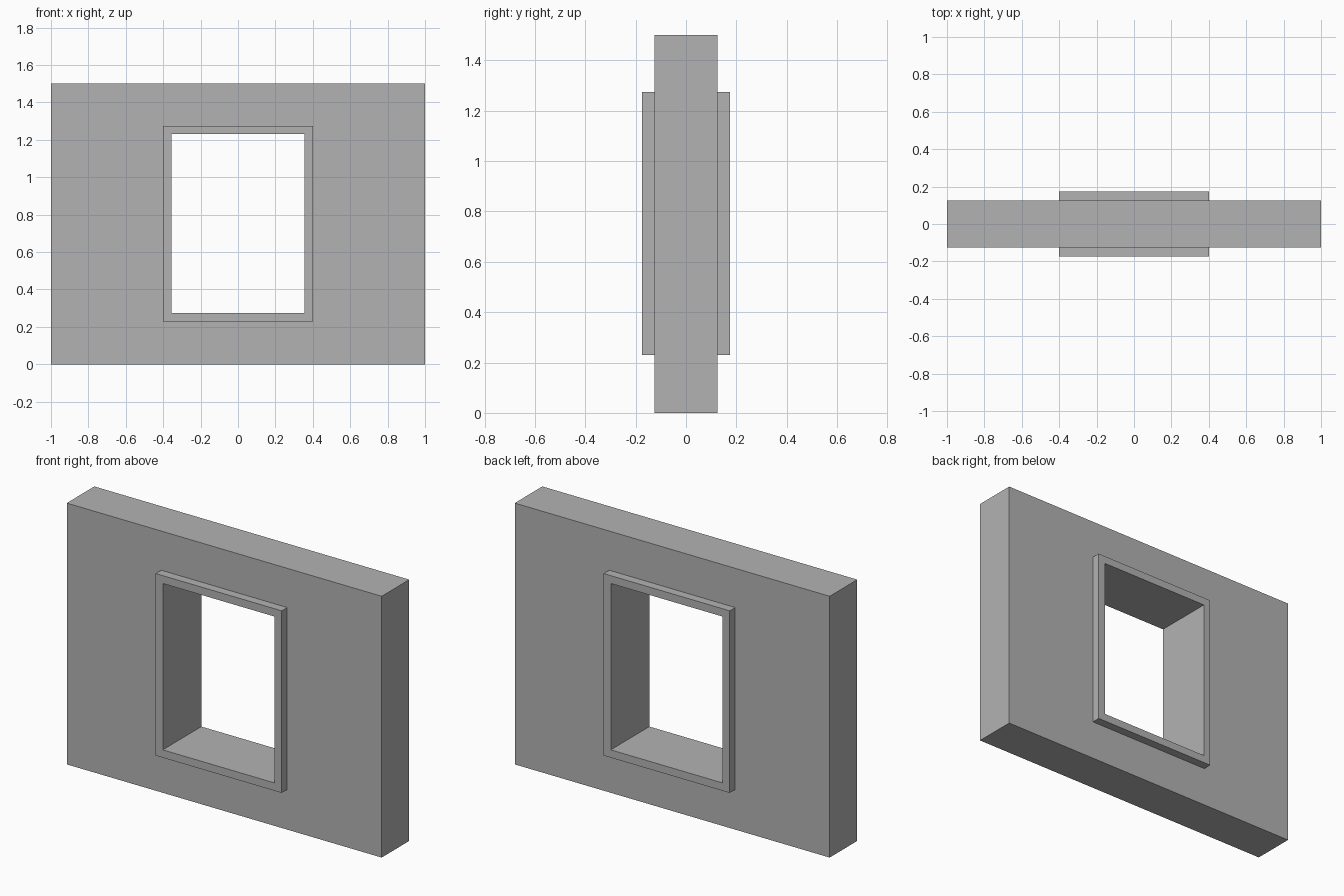
import bpy
import bmesh

if "Cube" in bpy.data.objects:
    bpy.data.objects.remove(bpy.data.objects["Cube"])

grey = bpy.data.materials.new("light_grey")
grey.diffuse_color = (0.45, 0.45, 0.45, 1.0)
grey.use_nodes = True
grey.node_tree.nodes["Principled BSDF"].inputs["Base Color"].default_value = grey.diffuse_color


def rectangle(x, z0, z1):
    return [(-x, z0), (x, z0), (x, z1), (-x, z1)]


def rectangular_ring(name, outer, inner, half_depth):
    """Slab with a rectangular opening through it along y."""
    bm = bmesh.new()
    loops = [[bm.verts.new((x, y, z)) for x, z in loop]
             for loop, y in ((outer, -half_depth), (outer, half_depth),
                             (inner, half_depth), (inner, -half_depth))]
    # Bridge outer side, back, opening and front in turn
    for k in range(4):
        a, b = loops[k], loops[(k + 1) % 4]
        for i in range(4):
            j = (i + 1) % 4
            bm.faces.new((a[i], a[j], b[j], b[i]))
    bmesh.ops.recalc_face_normals(bm, faces=bm.faces)
    mesh = bpy.data.meshes.new(name)
    bm.to_mesh(mesh)
    bm.free()
    mesh.materials.append(grey)
    obj = bpy.data.objects.new(name, mesh)
    bpy.context.collection.objects.link(obj)
    return obj


frame_outline = rectangle(0.40, 0.23, 1.275)
opening = rectangle(0.355, 0.275, 1.23)

# Wall with the window hole
rectangular_ring("wall", rectangle(1.0, 0.0, 1.5), frame_outline, 0.125)

# Window frame standing proud on both sides
rectangular_ring("window_frame", frame_outline, opening, 0.175)
